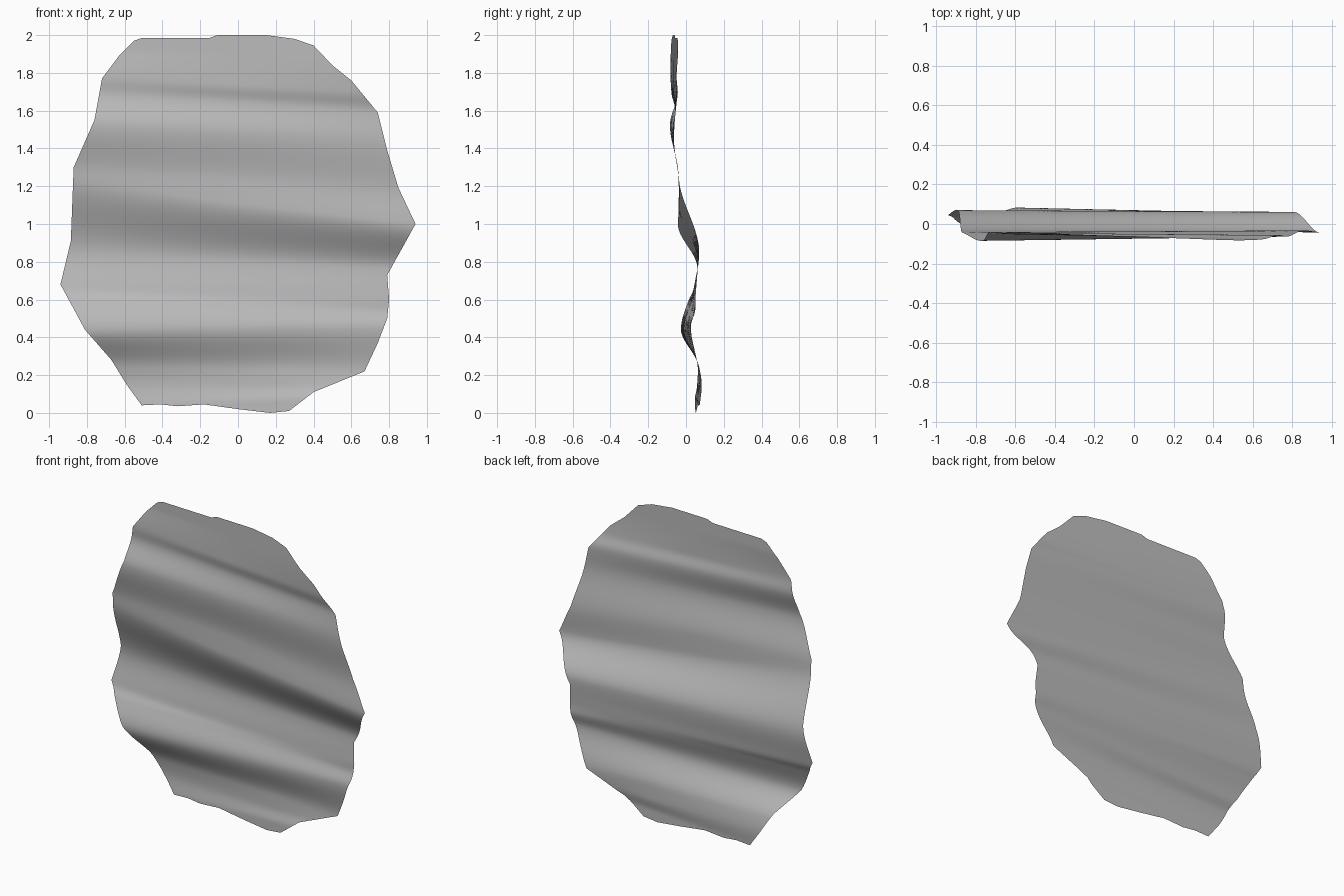
import bpy
import bmesh
import math

cube = bpy.data.objects.get("Cube")
if cube:
    bpy.data.objects.remove(cube, do_unlink=True)

# Ragged rim of the sheet, as (x, z), counter-clockwise from the lower left
RIM = [(-.51, .04), (-.41, .045), (-.32, .035), (-.18, .045), (0, .02),
       (.17, 0), (.27, .01), (.4, .11), (.67, .22), (.74, .37), (.79, .5),
       (.8, .6), (.79, .73), (.94, 1), (.85, 1.19), (.79, 1.39), (.74, 1.59),
       (.6, 1.76), (.5, 1.84), (.4, 1.945), (.3, 1.98), (.15, 2), (-.11, 2),
       (-.15, 1.985), (-.51, 1.985), (-.55, 1.97), (-.63, 1.89), (-.72, 1.77),
       (-.76, 1.55), (-.87, 1.3), (-.885, .91), (-.94, .68), (-.81, .44),
       (-.67, .28), (-.59, .15)]

# Fold lines: height and depth at the right side (-x), then at the left (+x)
FOLDS = [(-.1, .08, -.1, -.02), (.03, .085, .1, .03), (.14, .09, .15, .05),
         (.25, .07, .22, .062), (.44, -.03, .46, .03), (.6, .015, .55, .052),
         (.64, .036, .58, .05), (.68, .045, .65, .054), (.85, .07, .76, .06),
         (1.22, -.035, 1, -.042), (1.3, -.043, 1.16, -.032),
         (1.53, -.087, 1.45, -.062), (1.71, -.042, 1.59, -.058),
         (1.78, -.046, 1.68, -.082), (1.92, -.03, 1.88, -.098),
         (2.1, -.01, 2.05, -.065)]
RINGS = 60
STEP = .02
CENTRE = (0, 1)


def slope(a, b):
    return (b[1] - a[1]) / (b[0] - a[0])


def depth(x, z):
    """Smooth fold profile at x, with no overshoot between folds."""
    t = (x + .9) / 1.8
    pts = [(a + (c - a) * t, b + (d - b) * t) for a, b, c, d in FOLDS]
    i = 1
    while i < len(pts) - 3 and pts[i + 1][0] < z:
        i += 1
    p, q, r, s = pts[i - 1:i + 3]
    before, mid, after = slope(p, q), slope(q, r), slope(r, s)
    m0 = 2 * before * mid / (before + mid) if before * mid > 0 else 0
    m1 = 2 * mid * after / (mid + after) if mid * after > 0 else 0
    h = r[0] - q[0]
    u = min(max((z - q[0]) / h, 0), 1)
    ease = u * u * (3 - 2 * u)
    return (q[1] + (r[1] - q[1]) * ease
            + h * u * (1 - u) * (m0 * (1 - u) - m1 * u))


# Subdivide the rim evenly while keeping its corners
rim = []
for (x0, z0), (x1, z1) in zip(RIM, RIM[1:] + RIM[:1]):
    n = max(1, round(math.hypot(x1 - x0, z1 - z0) / STEP))
    rim += [(x0 + (x1 - x0) * k / n, z0 + (z1 - z0) * k / n) for k in range(n)]

# Fill the rim with shrinking rings, draped over the folds
bm = bmesh.new()
cx, cz = CENTRE
rings = []
for r in range(1, RINGS + 1):
    f = r / RINGS
    ring = []
    for px, pz in rim:
        x, z = cx + (px - cx) * f, cz + (pz - cz) * f
        ring.append(bm.verts.new((x, depth(x, z), z)))
    rings.append(ring)
hub = bm.verts.new((cx, depth(cx, cz), cz))
count = len(rim)
for k in range(count):
    j = (k + 1) % count
    bm.faces.new((hub, rings[0][k], rings[0][j]))
    for inner, outer in zip(rings, rings[1:]):
        bm.faces.new((inner[k], outer[k], outer[j], inner[j]))

mesh = bpy.data.meshes.new("folded_sheet")
bm.to_mesh(mesh)
bm.free()
sheet = bpy.data.objects.new("folded_sheet", mesh)
bpy.context.collection.objects.link(sheet)
mesh.shade_smooth()

# Plain grey
grey = bpy.data.materials.new("plain_grey")
grey.use_nodes = True
colour = (.5, .5, .5, 1)
grey.diffuse_color = colour
grey.node_tree.nodes["Principled BSDF"].inputs["Base Color"].default_value = colour
mesh.materials.append(grey)
